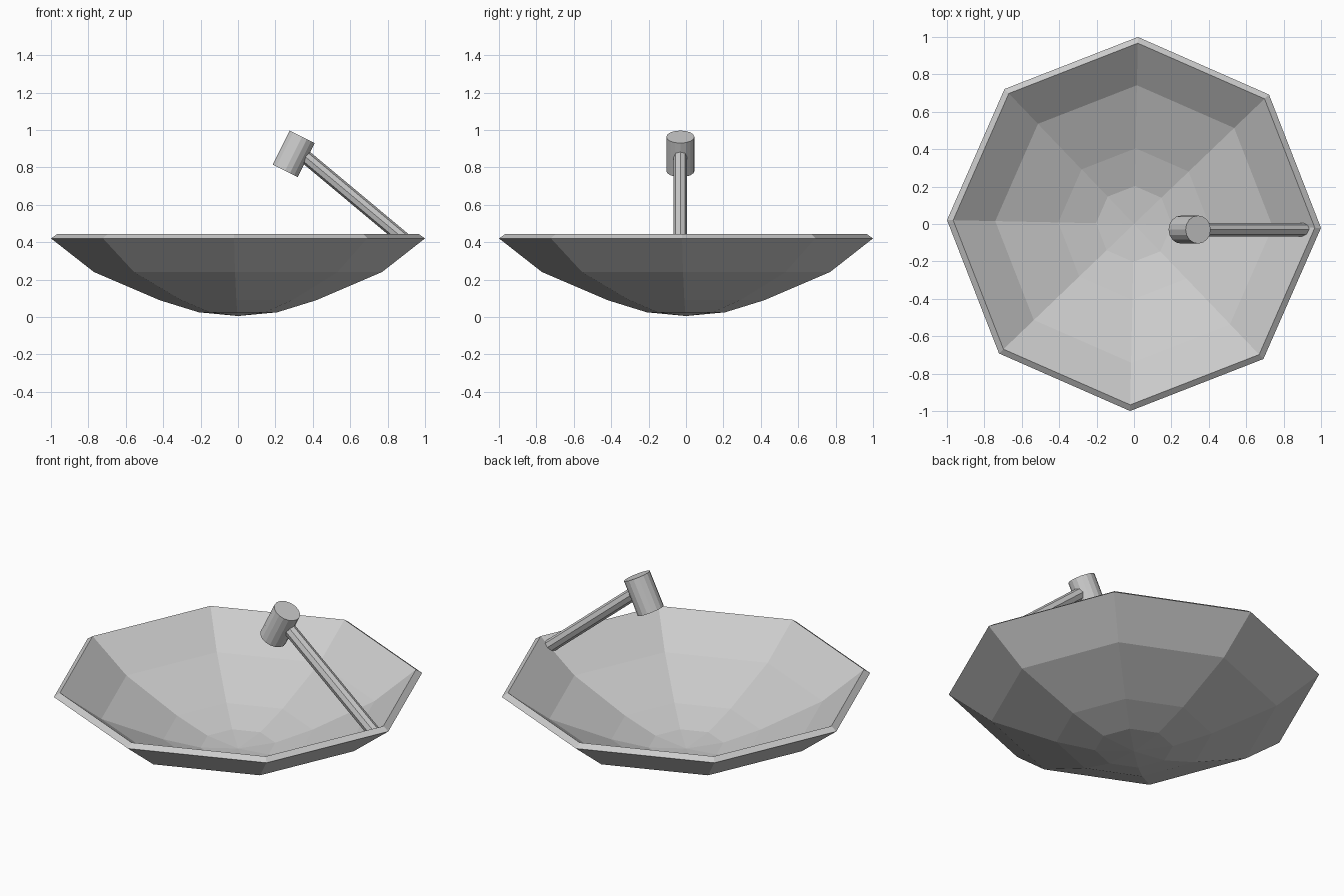
import bpy, bmesh, math
from mathutils import Vector

if "Cube" in bpy.data.objects:
    bpy.data.objects.remove(bpy.data.objects["Cube"])

SIDES = 8
TURN = math.radians(-1.2)


def finish(bm, name):
    bmesh.ops.recalc_face_normals(bm, faces=bm.faces)
    mesh = bpy.data.meshes.new(name)
    bm.to_mesh(mesh)
    bm.free()
    obj = bpy.data.objects.new(name, mesh)
    bpy.context.collection.objects.link(obj)
    return obj


def lathe(name, profile):
    """Revolve (radius, z) points into a faceted closed shell."""
    bm = bmesh.new()
    rings = []
    for r, z in profile:
        if r == 0:
            rings.append([bm.verts.new((0, 0, z))] * SIDES)
        else:
            angles = [TURN + i * math.tau / SIDES for i in range(SIDES)]
            rings.append([bm.verts.new((r * math.cos(a), r * math.sin(a), z)) for a in angles])
    for low, high in zip(rings, rings[1:]):
        for i in range(SIDES):
            j = (i + 1) % SIDES
            corners = dict.fromkeys((low[i], low[j], high[j], high[i]))
            bm.faces.new(list(corners))
    return finish(bm, name)


def rod(name, start, end, radius, sides):
    """Closed cylinder between two points."""
    start, end = Vector(start), Vector(end)
    axis = end - start
    bm = bmesh.new()
    bmesh.ops.create_cone(bm, cap_ends=True, segments=sides, radius1=radius,
                          radius2=radius, depth=axis.length)
    matrix = axis.to_track_quat('Z', 'Y').to_matrix().to_4x4()
    matrix.translation = (start + end) / 2
    bm.transform(matrix)
    return finish(bm, name)


# Dish: outer skin from the bottom to the rim, then the inner skin back down
lathe("dish", [(0, 0.005), (0.21, 0.025), (0.42, 0.09), (0.77, 0.24), (1.0, 0.42),
               (0.967, 0.443), (0.742, 0.272), (0.405, 0.127), (0.203, 0.064), (0, 0.044)])

# Support arm from the rim up to the receiver
rod("arm", (0.925, -0.03, 0.385), (0.32, -0.03, 0.89), 0.036, 8)

# Receiver head tilted toward the dish
rod("receiver", (0.252, -0.03, 0.781), (0.343, -0.03, 0.963), 0.075, 16)
